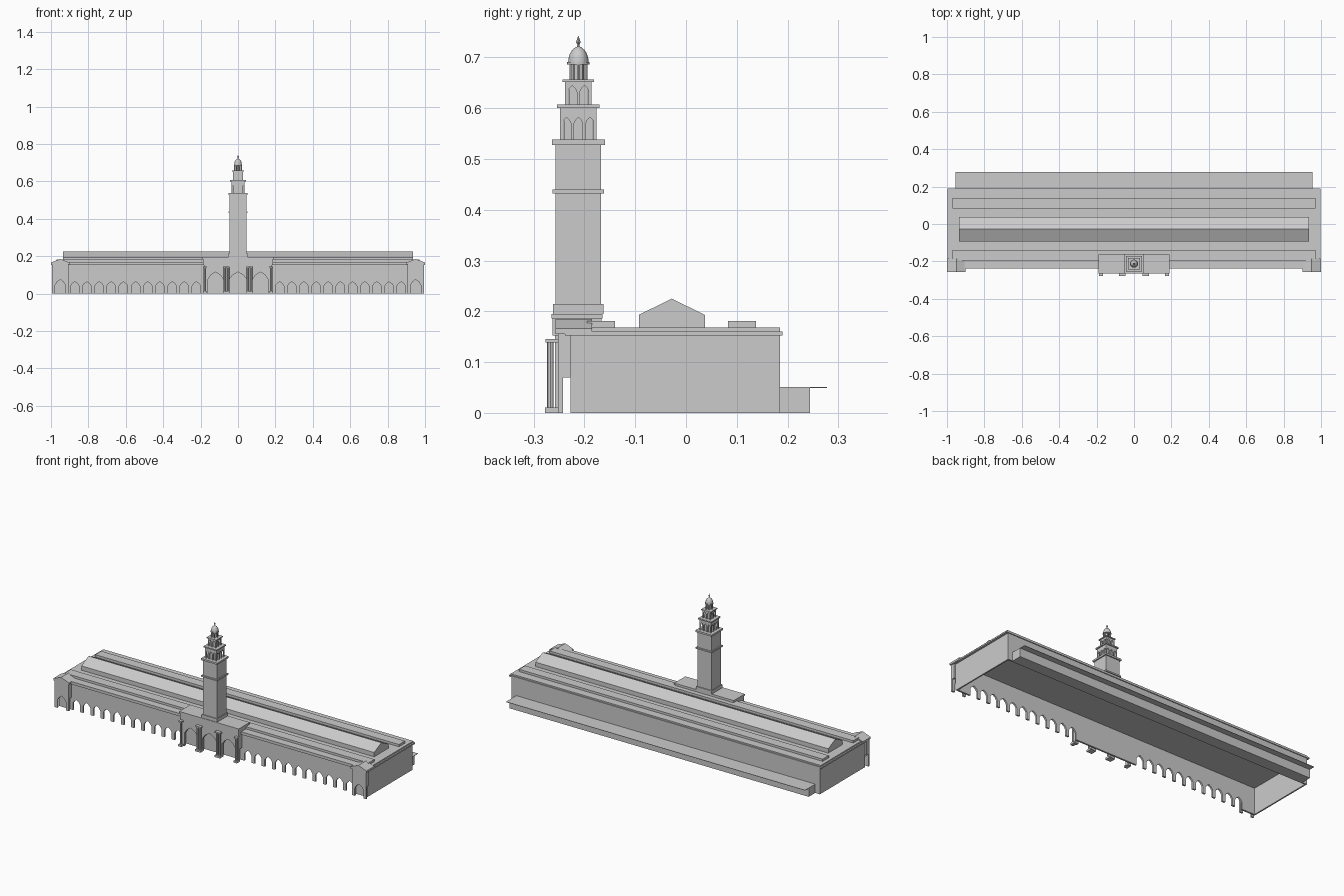
import bpy, bmesh
from math import pi
from mathutils import Matrix, Vector

cube = bpy.data.objects.get("Cube")
if cube:
    bpy.data.objects.remove(cube, do_unlink=True)

stone = bpy.data.materials.new("pale_grey_stone")
stone.use_nodes = True
GREY = (0.6, 0.6, 0.6, 1)
stone.diffuse_color = GREY
stone.node_tree.nodes["Principled BSDF"].inputs["Base Color"].default_value = GREY


def finish(name, bm):
    bmesh.ops.recalc_face_normals(bm, faces=bm.faces)
    mesh = bpy.data.meshes.new(name)
    bm.to_mesh(mesh)
    bm.free()
    mesh.materials.append(stone)
    obj = bpy.data.objects.new(name, mesh)
    bpy.context.collection.objects.link(obj)
    return obj


def box(name, x0, x1, y0, y1, z0, z1):
    bm = bmesh.new()
    size = Vector((x1 - x0, y1 - y0, z1 - z0))
    mid = Vector((x0 + x1, y0 + y1, z0 + z1)) / 2
    bmesh.ops.create_cube(bm, size=1, matrix=Matrix.Translation(mid) @ Matrix.Diagonal(size.to_4d()))
    return finish(name, bm)


def prism(name, points, start, depth, matrix=Matrix()):
    """Extrude a closed (x, z) profile along y."""
    bm = bmesh.new()
    face = bm.faces.new([bm.verts.new((x, start, z)) for x, z in points])
    out = bmesh.ops.extrude_face_region(bm, geom=[face])
    moved = [v for v in out["geom"] if isinstance(v, bmesh.types.BMVert)]
    bmesh.ops.translate(bm, verts=moved, vec=(0, depth, 0))
    bmesh.ops.triangulate(bm, faces=[f for f in bm.faces if len(f.verts) > 4])
    bm.transform(matrix)
    return finish(name, bm)


def arch_wall(name, x0, x1, z0, z1, arches, start, depth, matrix=Matrix()):
    """Wall with pointed openings: arches are (centre, width, spring, apex)."""
    points = [(x0, z1), (x0, z0)]
    for c, w, spring, apex in arches:
        h = w / 2
        shoulder = spring + (apex - spring) * 0.6
        points += [(c - h, z0), (c - h, spring), (c - h * 0.6, shoulder), (c, apex),
                   (c + h * 0.6, shoulder), (c + h, spring), (c + h, z0)]
    points += [(x1, z0), (x1, z1)]
    return prism(name, points, start, depth, matrix)


def lathe(name, profile, x, y, sides):
    """Stack of rings (radius, z) around a vertical axis."""
    bm = bmesh.new()
    bm_verts = [bm.verts.new((r, 0, z)) for r, z in profile]
    edges = [bm.edges.new(pair) for pair in zip(bm_verts, bm_verts[1:])]
    bmesh.ops.spin(bm, geom=bm_verts + edges, cent=(0, 0, 0), axis=(0, 0, 1),
                   angle=2 * pi, steps=sides, use_merge=True)
    bmesh.ops.remove_doubles(bm, verts=bm.verts, dist=0.0001)
    bm.transform(Matrix.Translation((x, y, 0)))
    return finish(name, bm)


# Main hall: open underneath, thin walls and a roof slab
FRONT, BACK, TOP = -0.227, 0.185, 0.152
box("back_wall", -0.985, 0.985, BACK - 0.008, BACK, 0, TOP)
box("cornice", -0.998, 0.998, -0.238, 0.19, TOP, 0.16)
box("parapet", -0.99, 0.99, -0.238, BACK, 0.16, 0.168)
for y0, y1 in ((-0.195, -0.14), (0.083, 0.138)):
    box("roof_strip", -0.97, 0.97, y0, y1, 0.168, 0.181)

# Long gabled skylight
turn = Matrix.Rotation(pi / 2, 4, "Z")
prism("skylight", [(-0.093, 0.168), (0.037, 0.168), (0.037, 0.193), (-0.028, 0.225), (-0.093, 0.193)],
      -0.935, 1.87, turn)

# Low rear annex with an overhanging canopy
box("annex", -0.955, 0.955, BACK, 0.244, 0, 0.05)
box("annex_canopy", -0.955, 0.955, BACK, 0.278, 0.049, 0.051)

# Front arcade, end walls and corner pavilions
PITCH = 0.065
arcade = [(0.19 + PITCH * (i + 0.5), 0.046, 0.04, 0.063) for i in range(11)]
mirrored = [(-c, w, s, a) for c, w, s, a in reversed(arcade)]
arch_wall("front_arcade", -0.985, 0.985, 0, TOP, mirrored + arcade, FRONT, 0.01)
for side in (-1, 1):
    def span(a, b):
        return sorted((side * a, side * b))
    box("end_wall", *span(0.977, 0.985), FRONT, BACK, 0, TOP)
    x0, x1 = span(0.905, 0.995)
    mid = (x0 + x1) / 2
    arch_wall("pavilion_front", x0, x1, 0, 0.16, [(mid, 0.056, 0.045, 0.075)], -0.252, 0.01)
    for a in (0.905, 0.985):
        box("pavilion_side", *span(a, a + 0.01), -0.242, FRONT, 0.07, 0.16)
    x0, x1 = span(0.9, 1.0)
    prism("pavilion_roof", [(x0, 0.155), (x1, 0.155), (x1, 0.166), (mid, 0.185), (x0, 0.166)],
          -0.257, 0.072)

# Entrance portal with three pointed arches
arch_wall("portal_front", -0.183, 0.183, 0, TOP,
          [(-0.12, 0.084, 0.075, 0.115), (0, 0.094, 0.075, 0.115), (0.12, 0.084, 0.075, 0.115)],
          -0.258, 0.016)
box("portal_roof", -0.187, 0.187, -0.263, -0.166, TOP, 0.186)
box("portal_coping", -0.19, 0.19, -0.265, -0.164, 0.186, 0.195)
for side in (-1, 1):
    x0, x1 = sorted((side * 0.173, side * 0.183))
    box("portal_side", x0, x1, -0.242, FRONT, 0.07, TOP)
    for centre, half, offsets in ((0.062, 0.017, (-0.009, 0.009)), (0.177, 0.01, (0,))):
        c = side * centre
        box("pier_base", c - half, c + half, -0.278, -0.25, 0, 0.011)
        box("pier_cap", c - half, c + half, -0.277, -0.25, 0.139, 0.146)
        for d in offsets:
            lathe("pier_column", [(0, 0.01), (0.0065, 0.01), (0.0065, 0.14), (0, 0.14)],
                  c + d, -0.267, 8)

# Tower: square blocks stacked on one axis
TY = -0.212


def block(name, half, z0, z1):
    return box(name, -half, half, TY - half, TY + half, z0, z1)


block("tower_plinth", 0.05, 0.195, 0.214)
block("tower_shaft", 0.045, 0.214, 0.528)
block("tower_band", 0.051, 0.432, 0.44)
block("tower_cornice", 0.052, 0.528, 0.538)
block("middle_cornice", 0.042, 0.6, 0.607)
block("upper_cornice", 0.031, 0.652, 0.657)

# Arched tower stages around a recessed core
for name, half, z0, z1, spring, apex, centres, width in (
        ("middle_stage", 0.036, 0.538, 0.6, 0.57, 0.582, (-0.023, 0, 0.023), 0.017),
        ("upper_stage", 0.026, 0.607, 0.652, 0.632, 0.645, (-0.012, 0.012), 0.018)):
    block(name + "_core", half - 0.008, z0, z1)
    arches = [(c, width, spring, apex) for c in centres]
    for k in range(4):
        place = Matrix.Translation((0, TY, 0)) @ Matrix.Rotation(k * pi / 2, 4, "Z")
        arch_wall(name + "_arches", -half, half, z0, z1, arches, -half, 0.007, place)

# Lantern, dome and finial
lathe("lantern_core", [(0, 0.657), (0.011, 0.657), (0.011, 0.688), (0, 0.688)], 0, TY, 8)
for k in range(6):
    p = Matrix.Rotation(k * pi / 3, 4, "Z") @ Vector((0.017, 0, 0))
    lathe("lantern_column", [(0, 0.657), (0.0035, 0.657), (0.0035, 0.688), (0, 0.688)],
          p.x, p.y + TY, 6)
lathe("dome_ring", [(0, 0.686), (0.022, 0.686), (0.022, 0.691), (0, 0.691)], 0, TY, 16)
dome = lathe("dome", [(0.02, 0.69), (0.0195, 0.698), (0.017, 0.707), (0.012, 0.715),
                      (0.006, 0.72), (0, 0.722)], 0, TY, 16)
lathe("finial", [(0.003, 0.718), (0.002, 0.725), (0.0045, 0.73), (0.003, 0.735), (0, 0.743)], 0, TY, 8)
for poly in dome.data.polygons:
    poly.use_smooth = True
